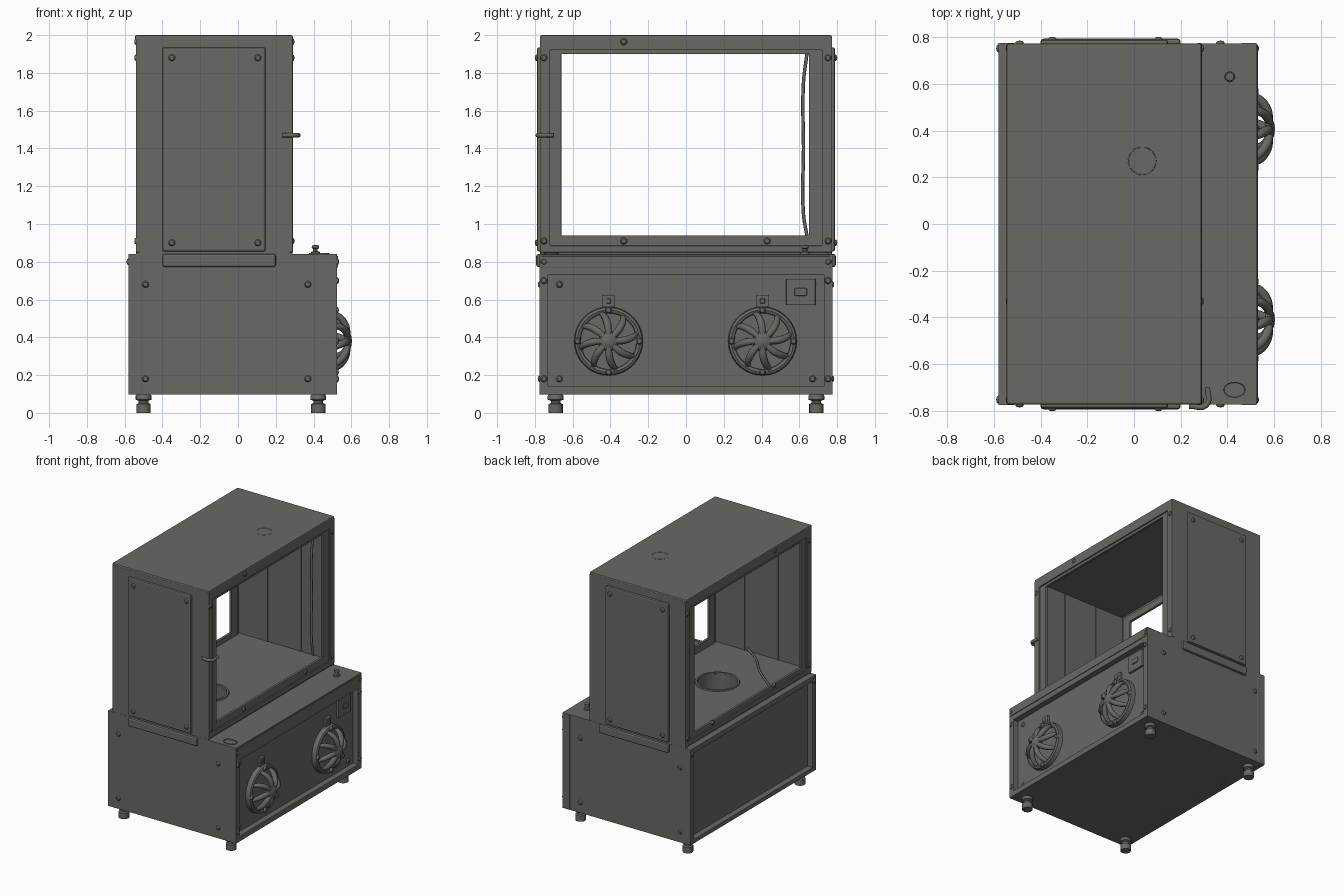
import bpy, bmesh, math
from mathutils import Matrix, Vector

if "Cube" in bpy.data.objects:
    bpy.data.objects.remove(bpy.data.objects["Cube"])

paint = bpy.data.materials.new("warm_grey_metal")
paint.use_nodes = True
GREY = (0.14, 0.14, 0.125, 1)
paint.diffuse_color = GREY
paint.node_tree.nodes["Principled BSDF"].inputs["Base Color"].default_value = GREY


def finish(name, bm, bevel=0, smooth=False):
    bmesh.ops.recalc_face_normals(bm, faces=bm.faces)
    mesh = bpy.data.meshes.new(name)
    bm.to_mesh(mesh)
    bm.free()
    ob = bpy.data.objects.new(name, mesh)
    bpy.context.collection.objects.link(ob)
    mesh.materials.append(paint)
    if bevel:
        mod = ob.modifiers.new("soft_edges", 'BEVEL')
        mod.width, mod.segments = bevel, 2
    if smooth:
        bpy.ops.object.select_all(action='DESELECT')
        ob.select_set(True)
        bpy.context.view_layer.objects.active = ob
        bpy.ops.object.shade_smooth_by_angle(angle=math.radians(40))
    return ob


def box(name, x, y, z, bevel=0.004):
    bm = bmesh.new()
    centre = Vector([(a + b) / 2 for a, b in (x, y, z)])
    size = [abs(b - a) for a, b in (x, y, z)]
    bmesh.ops.create_cube(bm, size=1, matrix=Matrix.Translation(centre) @ Matrix.Diagonal((*size, 1)))
    return finish(name, bm, bevel)


def frame(name, x, outer_y, outer_z, inner_y, inner_z):
    """Rectangular frame facing along x, as one mitred ring."""
    bm = bmesh.new()
    corners = ((0, 0), (1, 0), (1, 1), (0, 1))
    outer = [bm.verts.new((x[0], outer_y[i], outer_z[j])) for i, j in corners]
    inner = [bm.verts.new((x[0], inner_y[i], inner_z[j])) for i, j in corners]
    for i in range(4):
        k = (i + 1) % 4
        bm.faces.new((outer[i], outer[k], inner[k], inner[i]))
    new = bmesh.ops.extrude_face_region(bm, geom=bm.faces[:], use_keep_orig=True)
    moved = [v for v in new["geom"] if isinstance(v, bmesh.types.BMVert)]
    bmesh.ops.translate(bm, verts=moved, vec=(x[1] - x[0], 0, 0))
    return finish(name, bm, 0.003)


def lathe(name, profile, centre, axis='Z', steps=24, scale=(1, 1, 1)):
    """Spin (radius, height) points about an axis."""
    bm = bmesh.new()
    verts = [bm.verts.new((r, 0, h)) for r, h in profile]
    edges = [bm.edges.new(pair) for pair in zip(verts, verts[1:])]
    bmesh.ops.spin(bm, geom=verts + edges, cent=(0, 0, 0), axis=(0, 0, 1),
                   angle=math.tau, steps=steps)
    bmesh.ops.remove_doubles(bm, verts=bm.verts, dist=0.0001)
    turn = Vector((0, 0, 1)).rotation_difference(Vector(AXES[axis])).to_matrix().to_4x4()
    bm.transform(Matrix.Translation(centre) @ turn @ Matrix.Diagonal((*scale, 1)))
    return finish(name, bm, smooth=True)


def tubes(name, paths, depth):
    """Round bars through points given as (position, radius factor)."""
    data = bpy.data.curves.new(name, 'CURVE')
    data.dimensions = '3D'
    data.bevel_depth, data.bevel_resolution = depth, 2
    data.resolution_u, data.use_fill_caps = 5, True
    for path in paths:
        spline = data.splines.new('BEZIER')
        spline.bezier_points.add(len(path) - 1)
        for point, (co, radius) in zip(spline.bezier_points, path):
            point.co, point.radius = co, radius
            point.handle_left_type = point.handle_right_type = 'AUTO'
    ob = bpy.data.objects.new(name, data)
    data.materials.append(paint)
    bpy.context.collection.objects.link(ob)


AXES = {'X': (1, 0, 0), '-X': (-1, 0, 0), 'Y': (0, 1, 0), '-Y': (0, -1, 0), 'Z': (0, 0, 1)}
DOME = [(0.018, -0.004), (0.018, 0.003), (0.012, 0.01), (0, 0.012)]


def screw(name, centre, axis):
    lathe(name, DOME, centre, axis, steps=10)


# Base cabinet: core box whose long sides sit recessed inside deep frames
PANEL = 0.48
base = box("base_cabinet", (-0.535, PANEL), (-0.773, 0.773), (0.098, 0.84), 0)
frame("base_fan_side_frame", (0.46, 0.525), (-0.775, 0.775), (0.097, 0.841), (-0.73, 0.73), (0.14, 0.73))
frame("base_plain_side_frame", (-0.58, -0.51), (-0.775, 0.775), (0.097, 0.841), (-0.73, 0.73), (0.13, 0.80))
box("upper_trim_strip", (0.52, 0.53), (-0.765, 0.765), (0.77, 0.83), 0.003)

# Display chamber: thin sheet floor, walls and lid, with open frames on both long sides
floor = box("chamber_floor", (-0.53, 0.28), (-0.765, 0.765), (0.835, 0.88))
box("chamber_lid", (-0.545, 0.29), (-0.772, 0.772), (1.975, 2.0), 0.008)
for side, tag in ((-1, "front"), (1, "back")):
    box(tag + "_chamber_wall", (-0.54, 0.288), (side * 0.75, side * 0.772), (0.835, 1.985))
    for x in (-0.27, 0.02):
        box(tag + "_inner_rib", (x - 0.004, x + 0.004), (side * 0.743, side * 0.755), (0.88, 1.98), 0)
    # Removable door, the flap under it, and their screws
    box(tag + "_door", (-0.40, 0.145), (side * 0.76, side * 0.789), (0.855, 1.935), 0.01)
    box(tag + "_flap", (-0.40, 0.2), (side * 0.765, side * 0.793), (0.772, 0.842), 0.012)
    axis = 'Y' if side > 0 else '-Y'
    for x in (-0.35, 0.105):
        for z in (0.9, 1.88):
            screw(tag + "_door_screw", (x, side * 0.789, z), axis)
    for x in (-0.49, 0.37):
        for z in (0.18, 0.68):
            screw(tag + "_base_screw", (x, side * 0.773, z), axis)

for tag, x_out, x_in, sill in (("right", 0.29, 0.27, 0.94), ("left", -0.54, -0.52, 0.92)):
    mid = (x_out + x_in) / 2
    frame(tag + "_opening_outer_frame", (x_in, x_out), (-0.774, 0.774), (0.85, 1.985), (-0.72, 0.72), (0.885, 1.92))
    frame(tag + "_opening_inner_frame", (x_in - (mid - x_in), mid), (-0.73, 0.73), (0.87, 1.955),
          (-0.66, 0.65), (sill, 1.9))

# Screws on the frames of both long sides
for axis, top_x, rail_x, base_x, base_heights in (('X', 0.287, 0.279, 0.523, (0.18, 0.70, 0.80)),
                                                  ('-X', -0.537, -0.529, -0.578, (0.80,))):
    for y in (-0.752, 0.752):
        for z in base_heights:
            screw("base_frame_screw", (base_x, y, z), axis)
        for z in (0.91, 1.88):
            screw("opening_frame_screw", (top_x, y, z), axis)
    for y in (-0.33, 0.43):
        screw("lower_rail_screw", (rail_x, y, 0.91), axis)
    screw("upper_rail_screw", (top_x, -0.33, 1.965), axis)
for y in (-0.67, 0.67):
    for z in (0.18, 0.68):
        screw("fan_panel_screw", (PANEL, y, z), 'X')

# Round well sunk into the chamber floor
WELL = (-0.13, -0.2, 0.86)
cutter = lathe("well_cutter", [(0, -0.12), (0.14, -0.12), (0.14, 0.1), (0, 0.1)], WELL)
cutter.hide_render = True
for target in (floor, base):
    mod = target.modifiers.new("well", 'BOOLEAN')
    mod.operation, mod.object = 'DIFFERENCE', cutter
depsgraph = bpy.context.evaluated_depsgraph_get()
for target in (floor, base):
    cut_mesh = bpy.data.meshes.new_from_object(target.evaluated_get(depsgraph))
    target.modifiers.clear()
    target.data = cut_mesh
bpy.data.objects.remove(cutter)
lathe("well_rim", [(0.14, 0.015), (0.143, 0.028), (0.158, 0.028), (0.163, 0.015)], WELL, steps=32)

# Fans: mounting ring, thick domed blades, hub and a tab above
for y in (-0.41, 0.405):
    hub = Vector((PANEL, y, 0.38))
    lathe("fan_ring", [(0.148, 0), (0.15, 0.035), (0.165, 0.042), (0.178, 0.035), (0.182, 0)],
          hub, 'X', steps=36)
    lathe("fan_hub", [(0.055, 0.08), (0.05, 0.105), (0.03, 0.119), (0, 0.124)], hub, 'X', steps=16)
    blades = []
    for i in range(8):
        path = []
        for r, out, lag, thick in ((0.152, 0.025, 0.25, 0.7), (0.125, 0.062, 0.15, 1),
                                   (0.08, 0.09, 0.05, 1.1), (0.02, 0.102, 0, 0.8)):
            a = i * math.tau / 8 + lag
            path.append((hub + Vector((out, r * math.cos(a), r * math.sin(a))), thick))
        blades.append(path)
    tubes("fan_blades", blades, 0.019)
    for i in range(4):
        a = math.pi / 2 * i
        screw("fan_ring_screw", hub + Vector((0.042, 0.164 * math.cos(a), 0.164 * math.sin(a))), 'X')
    box("fan_tab", (PANEL - 0.01, PANEL + 0.02), (y - 0.032, y + 0.032), (0.56, 0.625))
    box("fan_tab_button", (PANEL, PANEL + 0.026), (y - 0.012, y + 0.012), (0.58, 0.605), 0.003)

# Power switch on its square plate
box("switch_plate", (PANEL - 0.01, PANEL + 0.018), (0.53, 0.685), (0.57, 0.71))
box("switch_rocker", (PANEL, PANEL + 0.026), (0.575, 0.64), (0.62, 0.66))

# Details on the ledge: knob and oval cap
lathe("ledge_knob", [(0.024, 0), (0.024, 0.012), (0.012, 0.016), (0.012, 0.028), (0.02, 0.032),
                     (0.018, 0.046), (0, 0.05)], (0.41, 0.63, 0.84), steps=12)
lathe("oval_cap", [(1, 0), (1, 0.006), (0.85, 0.006), (0.8, 0.002), (0, 0.002)], (0.43, -0.71, 0.84),
      scale=(0.055, 0.038, 1))

# Faint round seat on the lid
lathe("lid_ring", [(0.056, -0.002), (0.058, 0.001), (0.06, 0.001), (0.062, -0.002)], (0.035, 0.27, 2.0), steps=32)

# Door clip on the right opening, cable on the floor and wire beside the opening
tubes("door_clip", [[((0.235, -0.78, 1.47), 1), ((0.31, -0.775, 1.47), 1.1), ((0.315, -0.70, 1.47), 1)]], 0.011)
tubes("floor_cable", [[((-0.01, -0.745, 0.9), 1), ((-0.12, -0.68, 0.885), 1), ((-0.27, -0.52, 0.885), 1),
                       ((-0.5, -0.33, 0.885), 1)]], 0.008)
tubes("hanging_wire", [[((0.2, 0.64, 1.9), 1), ((0.2, 0.622, 1.75), 1), ((0.2, 0.622, 1.4), 1),
                        ((0.2, 0.622, 1.05), 1), ((0.2, 0.64, 0.94), 1)]], 0.009)

# Feet
for x in (-0.5, 0.425):
    for y in (-0.69, 0.69):
        lathe("foot", [(0, 0), (0.038, 0), (0.038, 0.046), (0.026, 0.052), (0.026, 0.064), (0.042, 0.07),
                       (0.042, 0.09), (0.03, 0.105)], (x, y, 0), steps=16)
